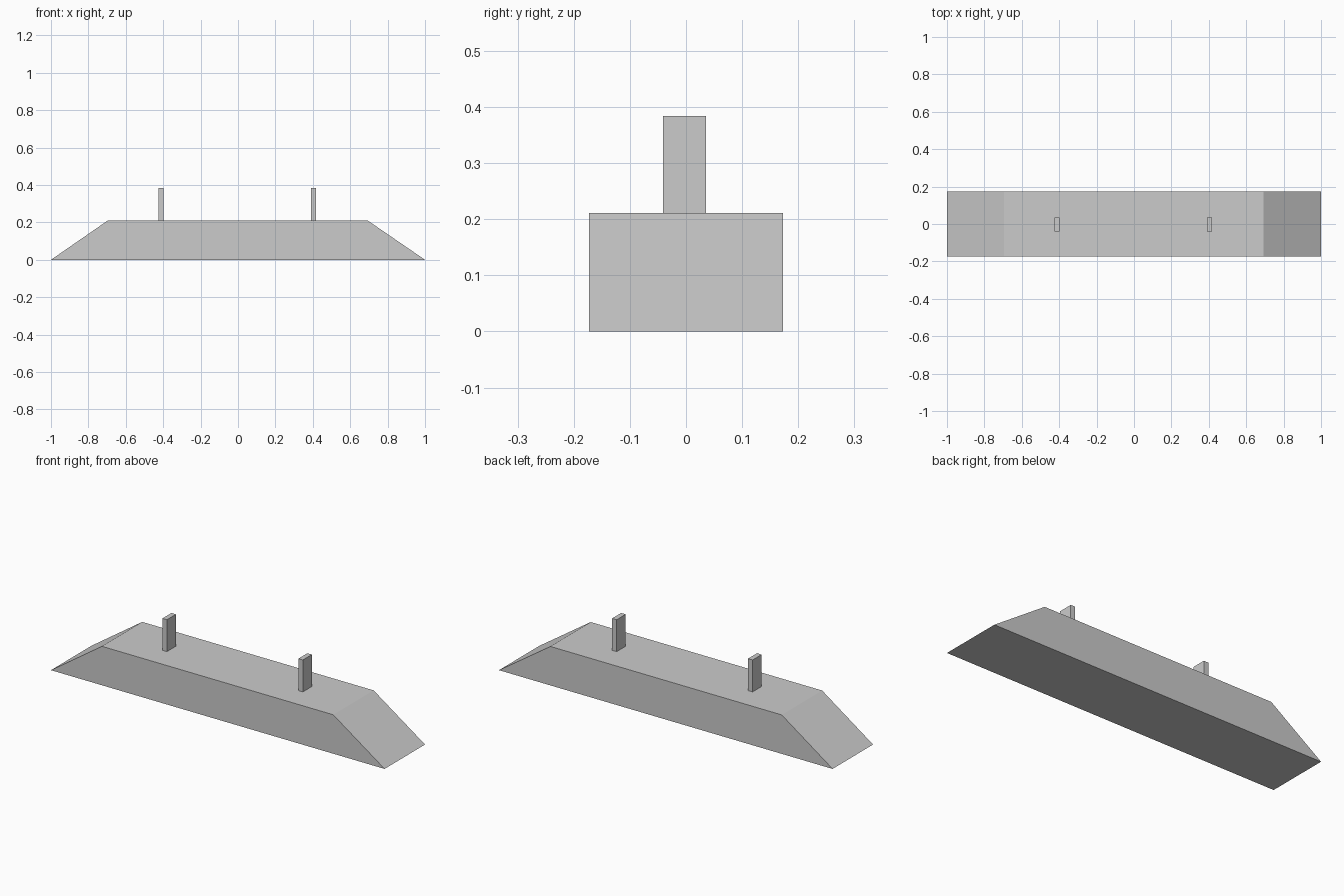
import bpy, bmesh

if "Cube" in bpy.data.objects:
    bpy.data.objects.remove(bpy.data.objects["Cube"])


def finish(name, bm):
    bmesh.ops.recalc_face_normals(bm, faces=bm.faces)
    mesh = bpy.data.meshes.new(name)
    bm.to_mesh(mesh)
    bm.free()
    obj = bpy.data.objects.new(name, mesh)
    bpy.context.collection.objects.link(obj)
    return obj


def extrude_profile(name, profile, y0, y1):
    """Extrude an (x, z) outline along y."""
    bm = bmesh.new()
    face = bm.faces.new([bm.verts.new((x, y0, z)) for x, z in profile])
    new = bmesh.ops.extrude_face_region(bm, geom=[face])["geom"]
    bmesh.ops.translate(bm, vec=(0, y1 - y0, 0),
                        verts=[v for v in new if isinstance(v, bmesh.types.BMVert)])
    # extruding keeps the starting face as the other cap
    return finish(name, bm)


TOP = 0.211

# Long base with sloped ends
extrude_profile("ramp_base", [(-1, 0), (1, 0), (0.692, TOP), (-0.695, TOP)], -0.173, 0.173)

# Two thin upright posts
for name, x in (("left_post", -0.411), ("right_post", 0.404)):
    a, b = x - 0.0135, x + 0.0135
    extrude_profile(name, [(a, TOP), (b, TOP), (b, 0.384), (a, 0.384)], -0.041, 0.036)
